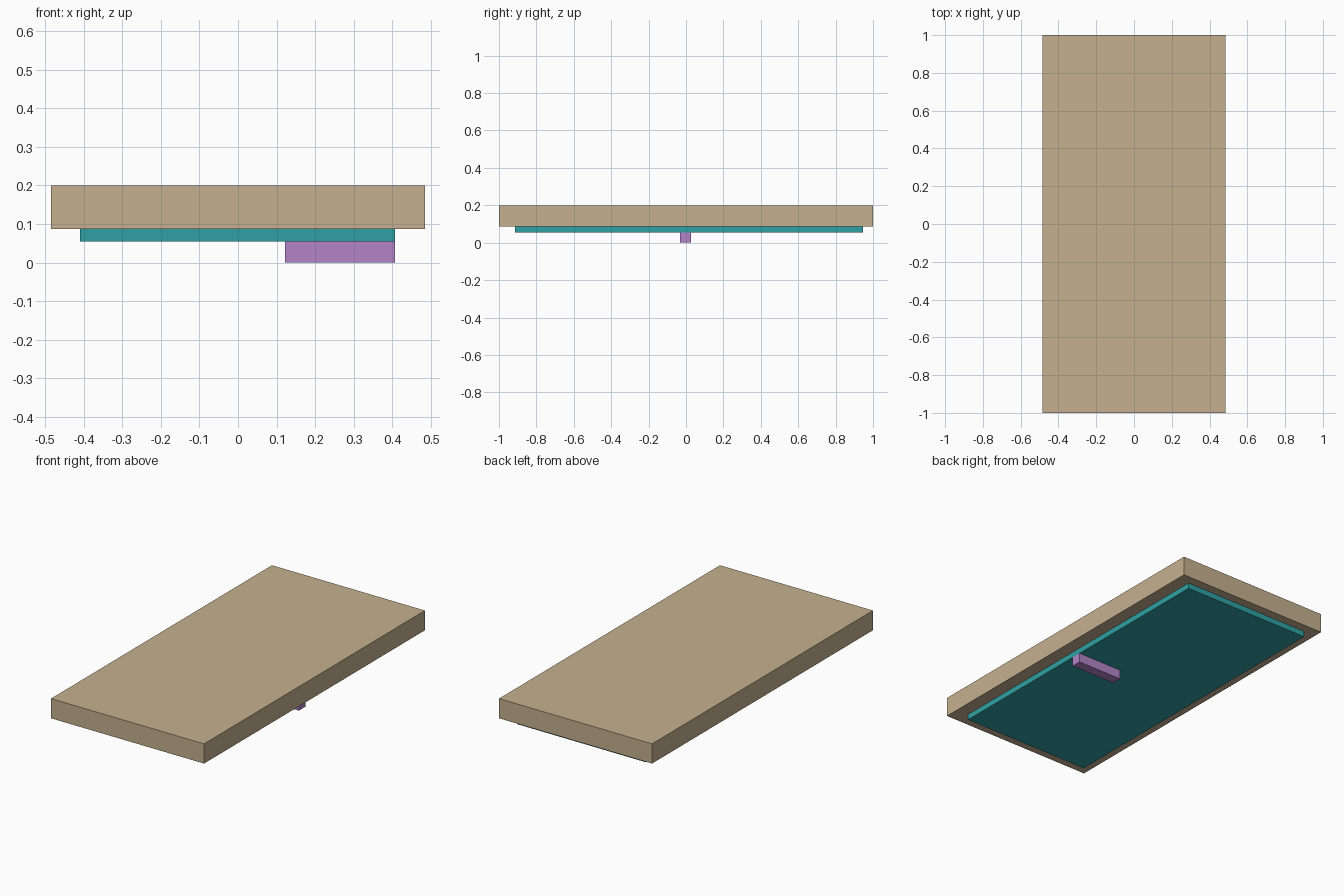
import bpy

if "Cube" in bpy.data.objects:
    bpy.data.objects.remove(bpy.data.objects["Cube"])


def material(name, rgb):
    m = bpy.data.materials.new(name)
    m.diffuse_color = (*rgb, 1.0)
    m.use_nodes = True
    m.node_tree.nodes["Principled BSDF"].inputs["Base Color"].default_value = m.diffuse_color
    return m


def box(name, x, y, z, mat):
    """Axis-aligned box from (min, max) pairs."""
    bpy.ops.mesh.primitive_cube_add(size=1, location=[(a + b) / 2 for a, b in (x, y, z)])
    ob = bpy.context.object
    ob.name = name
    ob.scale = [b - a for a, b in (x, y, z)]
    bpy.ops.object.transform_apply(location=False, rotation=False, scale=True)
    ob.data.materials.append(mat)
    return ob


tan = material("tan", (0.558, 0.434, 0.275))
teal = material("teal", (0.029, 0.352, 0.376))
purple = material("purple", (0.456, 0.231, 0.578))

# Thick top slab
box("top_slab", (-0.485, 0.485), (-1.0, 1.0), (0.087, 0.2), tan)
# Thin panel under the slab, slightly off centre
box("under_panel", (-0.41, 0.408), (-0.914, 0.947), (0.054, 0.087), teal)
# Small bar below the panel, flush with its right edge
box("lower_bar", (0.122, 0.408), (-0.032, 0.027), (0.0, 0.054), purple)
